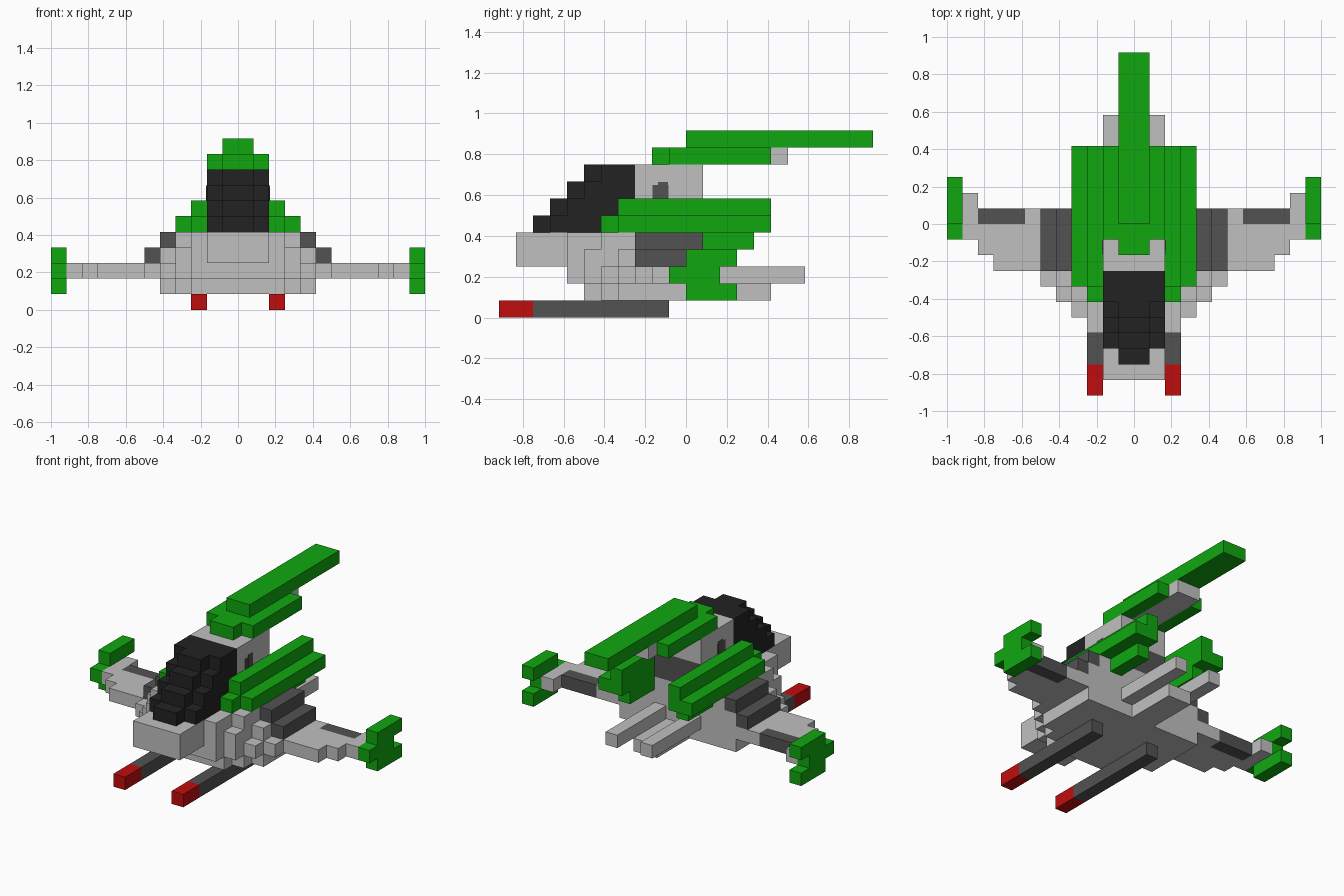
import bpy, bmesh

cube = bpy.data.objects.get("Cube")
if cube:
    bpy.data.objects.remove(cube, do_unlink=True)

U = 1 / 12  # one block


def material(name, rgb):
    m = bpy.data.materials.new(name)
    m.use_nodes = True
    m.diffuse_color = (*rgb, 1)
    bsdf = next(n for n in m.node_tree.nodes if n.type == 'BSDF_PRINCIPLED')
    bsdf.inputs["Base Color"].default_value = (*rgb, 1)
    bsdf.inputs["Roughness"].default_value = 0.8
    return m


LIGHT = material("light_grey", (0.53, 0.53, 0.53))
DARK = material("dark_grey", (0.085, 0.085, 0.085))
BLACK = material("black", (0.016, 0.016, 0.016))
GREEN = material("green", (0.005, 0.39, 0.005))
RED = material("red", (0.53, 0.004, 0.004))


def part(name, mat, boxes, mirror=False):
    """Join boxes (x0, x1, y0, y1, z0, z1), in blocks, into one object."""
    bm = bmesh.new()
    for x0, x1, y0, y1, z0, z1 in boxes:
        spans = [(x0, x1)] + ([(-x1, -x0)] if mirror else [])
        for a, b in spans:
            vs = bmesh.ops.create_cube(bm, size=1)["verts"]
            for v in vs:
                v.co.x = (b if v.co.x > 0 else a) * U
                v.co.y = (y1 if v.co.y > 0 else y0) * U
                v.co.z = (z1 if v.co.z > 0 else z0) * U
    me = bpy.data.meshes.new(name)
    bm.to_mesh(me)
    bm.free()
    me.materials.append(mat)
    ob = bpy.data.objects.new(name, me)
    bpy.context.collection.objects.link(ob)
    return ob


# Hull: nose, stepped shoulders and belly
part("nose", LIGHT, [(-2, 2, -10, 1, 3, 5)])
part("belly", LIGHT, [(-2, 2, -7, 1, 2, 3), (-2, 2, -6, 1, 1, 2)])
part("shoulders", LIGHT,
     [(2, 3, -7, 1, 2, 5), (3, 4, -5, 1, 4, 5), (3, 4, -6, 1, 2, 4),
      (4, 5, -4, 1, 3, 4), (4, 5, -5, 1, 2, 3), (5, 6, -4, 1, 2, 3)], True)
part("belly_sides", LIGHT,
     [(2, 3, -6, 1, 1, 2), (3, 4, -5, 1, 1, 2), (4, 5, -4, 1, 1, 2)], True)
part("side_intakes", DARK, [(4, 5, -3, 1, 4, 5), (5, 6, -3, 1, 3, 4)], True)

# Tail rods and keel
part("tail_rods", LIGHT, [(1, 2, 1, 7, 2, 3)], True)
part("keel", LIGHT, [(-1, 1, 1, 5, 1, 2)])

# Cabin, rear wall and side windows
part("cabin", LIGHT, [(-2, 2, -3, 1, 7, 9), (-2, 2, -4, 0, 5, 7)])
part("rear_wall", DARK, [(-2, 2, 0, 1, 5, 7)])
part("side_windows", DARK, [(2, 2.04, -1.65, -1.05, 7, 7.97),
                            (2, 2.03, -1.97, -1.03, 7, 7.8)], True)

# Canopy: each layer steps back, with a proud middle
canopy = []
for i, back in enumerate((-4, -4, -3, -3)):
    z = 5 + i
    canopy.append((-1, 1, i - 9, back, z, z + 1))
    for x in (-2, 1):
        canopy.append((x, x + 1, i - 8, back, z, z + 1))
part("canopy", BLACK, canopy)

# Engine pods
part("engine_pods", GREEN,
     [(2, 3, -4, 5, 6, 7), (2, 3, -5, 5, 5, 6),
      (3, 4, -4, 5, 5, 6), (2, 3, 1, 4, 4, 5)], True)

# Roof fin
part("roof_fin", GREEN, [(-1, 1, 0, 11, 10, 11), (-1, 1, -2, 0, 9, 10),
                         (-2, -1, -1, 5, 9, 10), (1, 2, -1, 5, 9, 10)])
part("fin_support", LIGHT, [(-1, 1, 0, 6, 9, 10)])

# Wings, flaps and forked tips
part("wings", LIGHT, [(6, 9, -3, 0, 2, 3), (9, 10, -2, 0, 2, 3),
                      (6, 7, 0, 1, 2, 3), (10, 11, -1, 2, 2, 3)], True)
part("wing_flaps", DARK, [(7, 10, 0, 1, 2, 3)], True)
part("wing_tips", GREEN, [(11, 12, 0, 3, 3, 4), (11, 12, -1, 2, 2, 3),
                          (11, 12, 0, 3, 1, 2)], True)

# Guns
part("gun_barrels", DARK, [(2, 3, -9, -1, 0, 1)], True)
part("gun_muzzles", RED, [(2, 3, -11, -9, 0, 1)], True)
